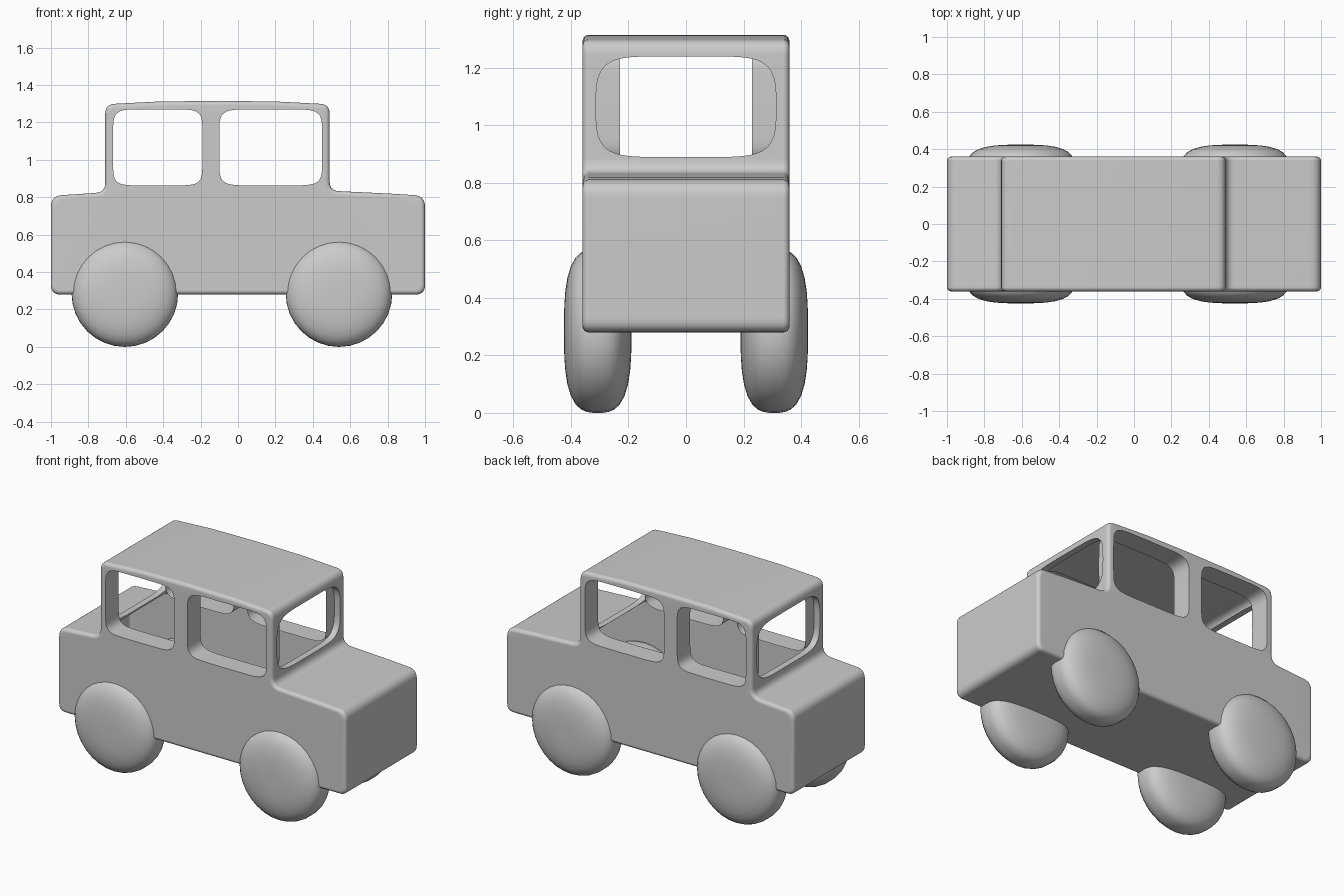
import bpy, bmesh, math
from mathutils import Vector, Matrix

if "Cube" in bpy.data.objects:
    bpy.data.objects.remove(bpy.data.objects["Cube"])

HALF_W, EDGE_R = 0.36, 0.022      # half body width, rounding of the side edges
REAR_X, FRONT_X = -0.71, 0.49     # cabin ends
SIDE_DEPTH, END_DEPTH = 0.13, 0.04


def rounded(points, steps=6):
    """Closed outline from (x, z, trim) corners, each softened with a small curve."""
    out = []
    for i, (x, z, t) in enumerate(points):
        p = Vector((x, z))
        if t == 0:
            out.append(p)
            continue
        a = Vector(points[i - 1][:2])
        b = Vector(points[(i + 1) % len(points)][:2])
        a = p + (a - p).normalized() * t
        b = p + (b - p).normalized() * t
        for k in range(steps + 1):
            u = k / steps
            out.append(a * (1 - u) ** 2 + p * 2 * u * (1 - u) + b * u * u)
    return out


def inset(loop, d):
    """Move a counter-clockwise outline inwards by d."""
    out = []
    for i, p in enumerate(loop):
        t1 = (p - loop[i - 1]).normalized()
        t2 = (loop[(i + 1) % len(loop)] - p).normalized()
        t = (t1 + t2).normalized()
        out.append(p + Vector((-t.y, t.x)) * d)
    return out


def window_outline(u0, u1, v0, v1, p, q, n=48):
    """Rectangle with bowed sides and soft corners."""
    cu, cv, a, b = (u0 + u1) / 2, (v0 + v1) / 2, (u1 - u0) / 2, (v1 - v0) / 2
    out = []
    for k in range(n):
        c, s = math.cos(2 * math.pi * k / n), math.sin(2 * math.pi * k / n)
        out.append((cu + a * math.copysign(abs(c) ** (2 / p), c),
                    cv + b * math.copysign(abs(s) ** (2 / q), s)))
    return out


def bridge(bm, r1, r2, skip=()):
    for i in range(len(r1)):
        if i not in skip:
            j = (i + 1) % len(r1)
            bm.faces.new((r1[i], r1[j], r2[j], r2[i]))


def loop_edges(bm, verts):
    res = []
    for i, v in enumerate(verts):
        w = verts[(i + 1) % len(verts)]
        res.append(bm.edges.get((v, w)) or bm.edges.new((v, w)))
    return res


def panel(bm, border, openings, inward):
    """Fill a flat panel around its window openings, with reveals going inwards."""
    edges = loop_edges(bm, border)
    rims = [[bm.verts.new(c) for c in o] for o in openings]
    for r in rims:
        edges += loop_edges(bm, r)
    bmesh.ops.triangle_fill(bm, use_beauty=True, edges=edges, normal=-inward.normalized())
    for r in rims:
        bridge(bm, r, [bm.verts.new(v.co + inward) for v in r])


# Car body: side silhouette swept across the width
profile = rounded([
    (-1, 0.28, 0.05), (1, 0.28, 0.05), (1, 0.808, 0.06), (0.8, 0.82, 0),
    (FRONT_X, 0.835, 0.05), (FRONT_X, 1.297, 0.05), (0.2, 1.312, 0), (-0.1, 1.315, 0),
    (-0.42, 1.312, 0), (REAR_X, 1.297, 0.05), (REAR_X, 0.827, 0.05), (-0.85, 0.817, 0),
    (-1, 0.808, 0.06)])
bm = bmesh.new()
sides = {}
for s in (-1, 1):
    rings = []
    for k in range(5):
        a = k / 4 * math.pi / 2
        y = s * (HALF_W - EDGE_R + EDGE_R * math.sin(a))
        rings.append([bm.verts.new((p.x, y, p.y))
                      for p in inset(profile, EDGE_R * (1 - math.cos(a)))])
    for r1, r2 in zip(rings, rings[1:]):
        bridge(bm, r1, r2)
    sides[s] = rings

# Side panels with two windows each
side_windows = [window_outline(-0.668, -0.19, 0.863, 1.27, 7, 7),
                window_outline(-0.1, 0.45, 0.863, 1.27, 7, 7)]
for s in (-1, 1):
    panel(bm, sides[s][-1], [[(u, s * HALF_W, v) for u, v in o] for o in side_windows],
          Vector((0, -s * SIDE_DEPTH, 0)))

# Hood, roof, floor and ends; cabin ends get windscreen openings
n = len(profile)
left, right = sides[-1][0], sides[1][0]
cabin_ends = [i for i in range(n) for x in (REAR_X, FRONT_X)
              if abs(profile[i].x - x) < 1e-4 and abs(profile[(i + 1) % n].x - x) < 1e-4
              and abs(profile[i].y - profile[(i + 1) % n].y) > 0.2]
bridge(bm, left, right, skip=cabin_ends)
screen = window_outline(-0.313, 0.313, 0.89, 1.24, 6, 3.5)
for i in cabin_ends:
    j = (i + 1) % n
    x = profile[i].x
    panel(bm, [left[i], left[j], right[j], right[i]], [[(x, u, v) for u, v in screen]],
          Vector((-END_DEPTH if x > 0 else END_DEPTH, 0, 0)))
bmesh.ops.recalc_face_normals(bm, faces=bm.faces)
mesh = bpy.data.meshes.new("car_body")
bm.to_mesh(mesh)
bm.free()
body = bpy.data.objects.new("car_body", mesh)
bpy.context.collection.objects.link(body)

# Wheels: puffy discs, rounded on both faces
bm = bmesh.new()
bmesh.ops.create_uvsphere(bm, u_segments=32, v_segments=20, radius=1)
for v in bm.verts:
    c, r = abs(v.co.z), math.hypot(v.co.x, v.co.y)
    f = (c ** 3 + r ** 3) ** (-1 / 3)
    v.co = (v.co.x * f * 0.285, v.co.y * f * 0.285, v.co.z * f * 0.1175)
bmesh.ops.rotate(bm, verts=bm.verts, cent=(0, 0, 0), matrix=Matrix.Rotation(math.pi / 2, 3, 'X'))
wheel_mesh = bpy.data.meshes.new("wheel")
bm.to_mesh(wheel_mesh)
bm.free()
wheels = []
for end, x in (("rear", -0.605), ("front", 0.54)):
    for side, y in (("right", -0.307), ("left", 0.307)):
        w = bpy.data.objects.new(f"{end}_{side}_wheel", wheel_mesh)
        w.location = (x, y, 0.285)
        bpy.context.collection.objects.link(w)
        wheels.append(w)

# Smooth shading, keeping window rims crisp
for o in [body, wheels[0]]:
    bpy.ops.object.select_all(action='DESELECT')
    o.select_set(True)
    bpy.context.view_layer.objects.active = o
    bpy.ops.object.shade_smooth_by_angle(angle=math.radians(40))
wn = body.modifiers.new("weighted_normals", 'WEIGHTED_NORMAL')
wn.keep_sharp = True
